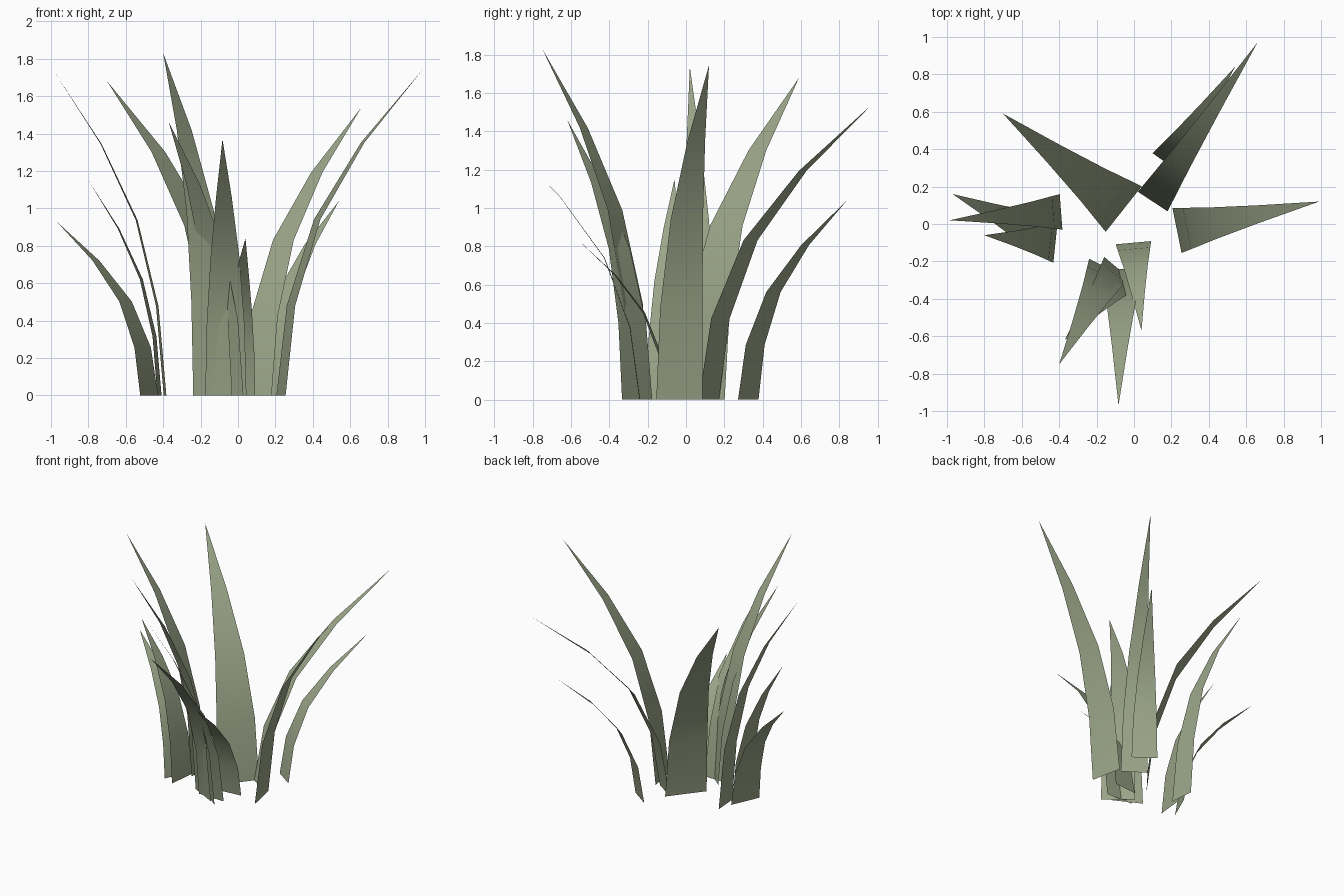
import bpy
import bmesh
from mathutils import Vector

if "Cube" in bpy.data.objects:
    bpy.data.objects.remove(bpy.data.objects["Cube"])

green = bpy.data.materials.new("sage_green")
green.diffuse_color = (0.33, 0.38, 0.25, 1)
green.use_nodes = True
green.node_tree.nodes["Principled BSDF"].inputs["Base Color"].default_value = green.diffuse_color

# Shared blade shape: (height fraction, outward fraction, width fraction)
RINGS = [(0, 0, 1), (0.275, 0.07, 0.92), (0.54, 0.255, 0.7), (0.775, 0.575, 0.38)]


def blade(name, base, tip, width):
    """Flat strip that tapers and arches outward from the base to the tip."""
    b = Vector((base[0], base[1], 0))
    t = Vector(tip)
    out = Vector((t.x - b.x, t.y - b.y, 0))
    side = Vector((-out.y, out.x, 0)).normalized() * width / 2
    bm = bmesh.new()
    rows = []
    for h, d, w in RINGS:
        c = b + out * d + Vector((0, 0, t.z * h))
        rows.append((bm.verts.new(c + side * w), bm.verts.new(c - side * w)))
    for (l0, r0), (l1, r1) in zip(rows, rows[1:]):
        bm.faces.new((l0, r0, r1, l1))
    bm.faces.new((*rows[-1], bm.verts.new(t)))
    for f in bm.faces:
        f.normal_update()
        if f.normal.z < 0:          # upper side faces inward and up
            f.normal_flip()
        f.smooth = True
    me = bpy.data.meshes.new(name)
    bm.to_mesh(me)
    bm.free()
    me.materials.append(green)
    bpy.context.collection.objects.link(bpy.data.objects.new(name, me))


# Back right pair
blade("back_right_tall_blade", (0.10, 0.12), (0.66, 0.97, 1.54), 0.19)
blade("back_right_short_blade", (0.175, 0.325), (0.54, 0.84, 1.04), 0.185)
# Right and back left
blade("right_blade", (0.23, -0.035), (0.99, 0.12, 1.745), 0.245)
blade("back_left_blade", (-0.055, 0.08), (-0.70, 0.59, 1.68), 0.31)
# Left cluster
blade("left_tall_blade", (-0.39, 0.065), (-0.985, 0.02, 1.735), 0.19)
blade("left_short_blade", (-0.475, -0.06), (-0.97, 0.16, 0.93), 0.235)
blade("left_middle_blade", (-0.42, -0.10), (-0.80, -0.06, 1.15), 0.215)
# Front left pair
blade("front_left_tall_blade", (-0.135, -0.24), (-0.40, -0.75, 1.83), 0.235)
blade("front_left_short_blade", (-0.065, -0.255), (-0.37, -0.62, 1.46), 0.245)
# Front pair
blade("front_tall_blade", (-0.065, -0.24), (-0.083, -0.97, 1.37), 0.22)
blade("front_short_blade", (-0.003, -0.10), (0.04, -0.57, 0.84), 0.19)
